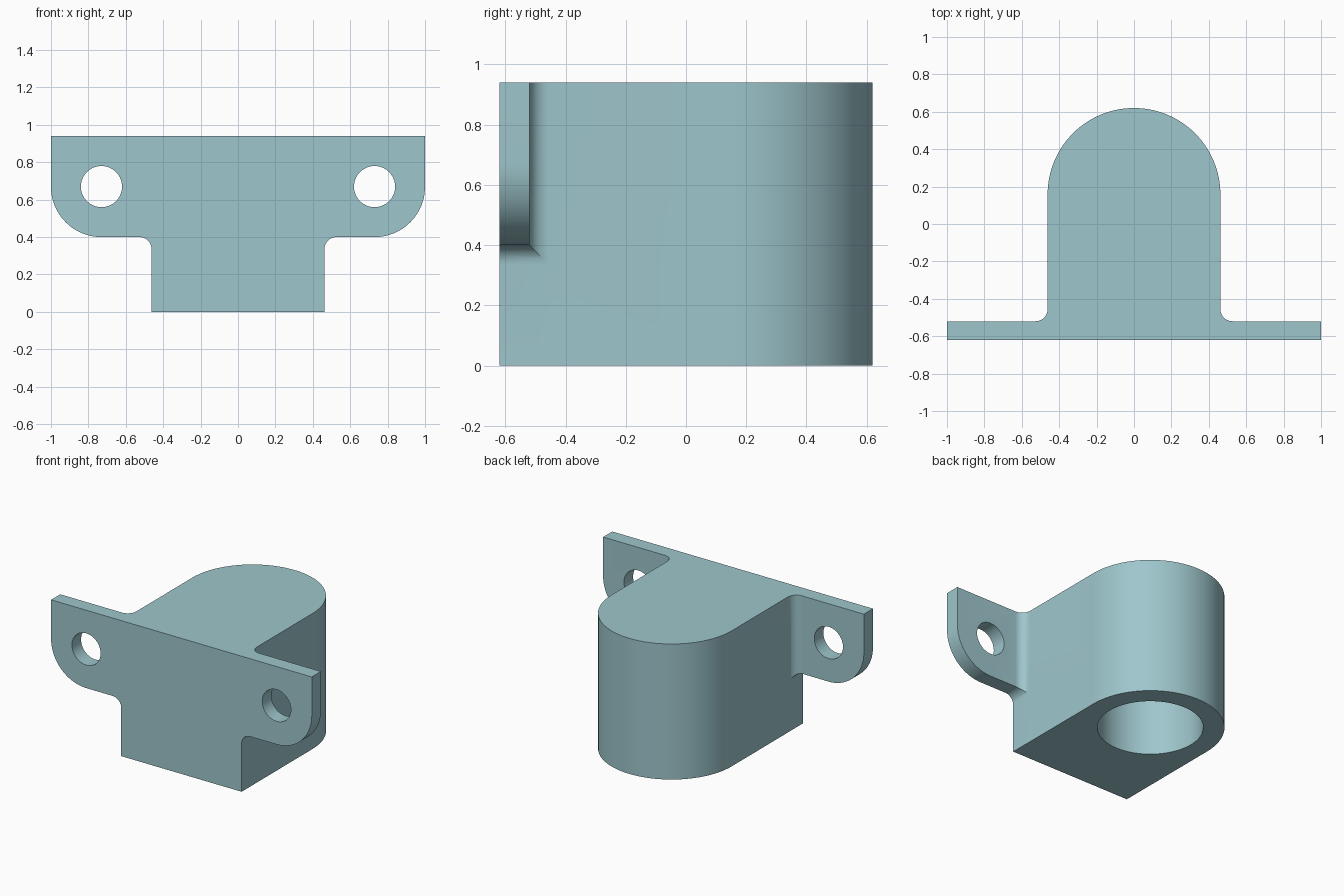
import bpy, bmesh, math

if "Cube" in bpy.data.objects:
    bpy.data.objects.remove(bpy.data.objects["Cube"])

HALF = 0.462        # half width of the body
FILLET = 0.065      # inner blend radius
HEIGHT = 0.94
FRONT, REAR, TAB_BACK = -0.62, 0.62, -0.52
TAB_LOW, TAB_R = 0.40, 0.27
ROUND_Y = REAR - HALF   # axis of the rounded back and the bore


def arc(cx, cy, r, a0, a1, n):
    """Points along an arc, angles in degrees."""
    out = []
    for i in range(n + 1):
        a = math.radians(a0 + (a1 - a0) * i / n)
        out.append((round(cx + r * math.cos(a), 6), round(cy + r * math.sin(a), 6)))
    return out


def mirrored(half):
    """Close a right-hand half profile with its mirror image."""
    return half + [(-x, y) for x, y in reversed(half) if abs(x) > 1e-5]


def prism(name, profile, axis, lo, hi):
    """Extrude a 2D profile along the y or z axis."""
    bm = bmesh.new()

    def ring(d):
        return [bm.verts.new((u, d, v) if axis == 'Y' else (u, v, d)) for u, v in profile]

    a, b = ring(lo), ring(hi)
    bm.faces.new(a)
    bm.faces.new(b)
    for i in range(len(a)):
        j = (i + 1) % len(a)
        bm.faces.new((a[i], a[j], b[j], b[i]))
    bmesh.ops.recalc_face_normals(bm, faces=bm.faces)
    mesh = bpy.data.meshes.new(name)
    bm.to_mesh(mesh)
    bm.free()
    obj = bpy.data.objects.new(name, mesh)
    bpy.context.collection.objects.link(obj)
    return obj


def boolean(obj, tool, operation):
    """Apply a boolean and discard its tool."""
    mod = obj.modifiers.new("cut", 'BOOLEAN')
    mod.operation, mod.solver, mod.object = operation, 'EXACT', tool
    bpy.context.view_layer.objects.active = obj
    bpy.ops.object.modifier_apply(modifier=mod.name)
    bpy.data.objects.remove(tool)


# Front outline: narrow body with rounded mounting ears
front_half = ([(HALF, 0)]
              + arc(HALF + FILLET, TAB_LOW - FILLET, FILLET, 180, 90, 10)
              + arc(1 - TAB_R, TAB_LOW + TAB_R, TAB_R, -90, 0, 24)
              + [(1, HEIGHT)])
bracket = prism("mounting_bracket", mirrored(front_half), 'Y', FRONT, 1)

# Plan outline: thin flange blending into a round-backed body
plan_half = ([(1.2, -1), (1.2, TAB_BACK)]
             + arc(HALF + FILLET, TAB_BACK + FILLET, FILLET, 270, 180, 10)
             + arc(0, ROUND_Y, HALF, 0, 90, 32))
boolean(bracket, prism("plan_tool", mirrored(plan_half), 'Z', -0.5, 1.5), 'INTERSECT')

# Screw holes through the ears
for side in (-1, 1):
    hole = arc(side * 0.73, 0.67, 0.11, 0, 360, 64)[:-1]
    boolean(bracket, prism("hole_tool", hole, 'Y', -0.8, -0.3), 'DIFFERENCE')

# Blind bore from below
bore = arc(0, ROUND_Y, 0.33, 0, 360, 96)[:-1]
boolean(bracket, prism("bore_tool", bore, 'Z', -0.2, 0.8), 'DIFFERENCE')

# Colour and shading
paint = bpy.data.materials.new("pale_teal")
paint.diffuse_color = (0.34, 0.565, 0.604, 1)
paint.use_nodes = True
paint.node_tree.nodes["Principled BSDF"].inputs["Base Color"].default_value = paint.diffuse_color
bracket.data.materials.clear()
bracket.data.materials.append(paint)
for face in bracket.data.polygons:
    face.material_index = 0
bpy.ops.object.select_all(action='DESELECT')
bracket.select_set(True)
bpy.context.view_layer.objects.active = bracket
bpy.ops.object.shade_smooth_by_angle(angle=math.radians(25))
